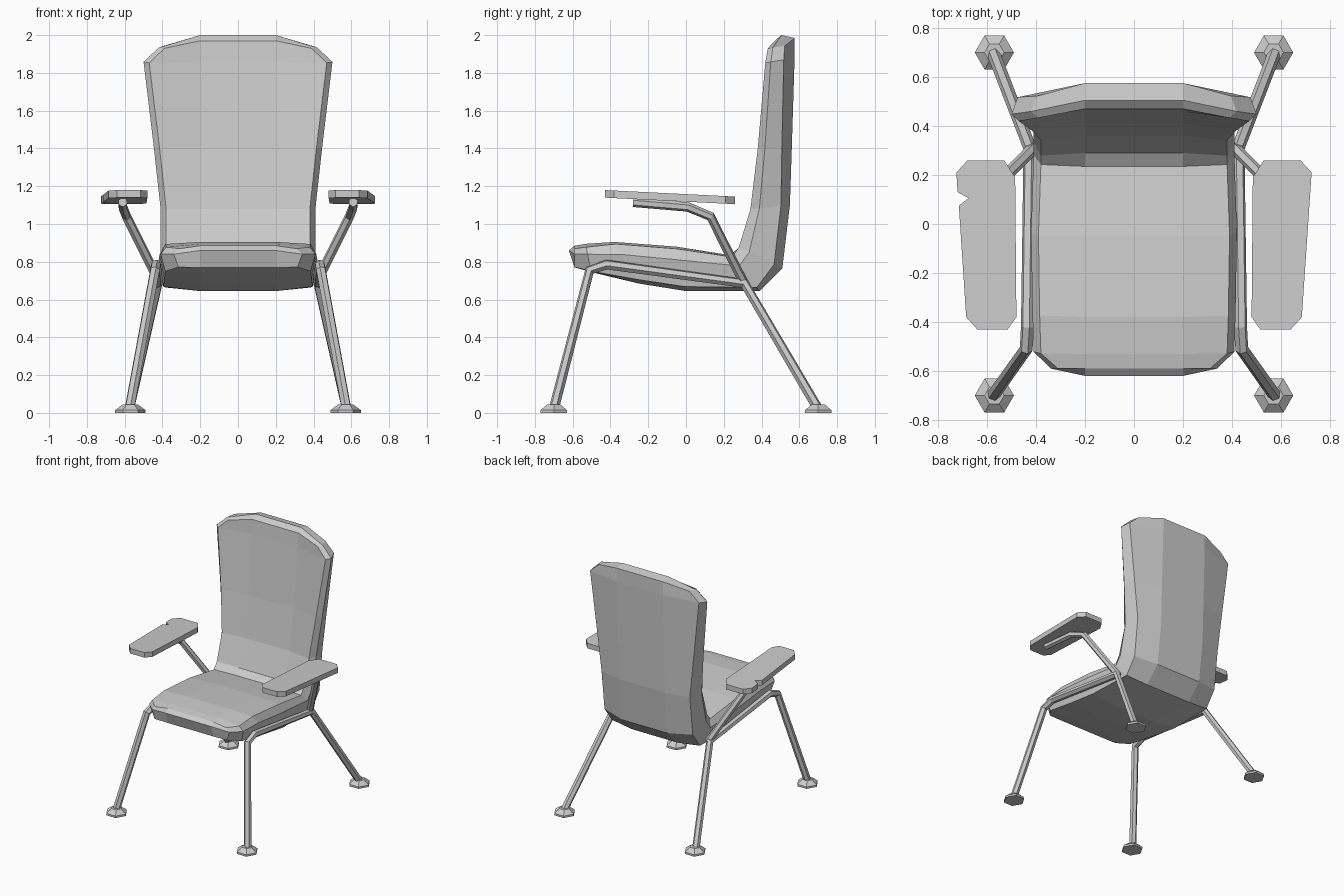
import bpy
import bmesh
from math import cos, sin, pi
from mathutils import Vector

old = bpy.data.objects.get("Cube")
if old:
    bpy.data.objects.remove(old, do_unlink=True)

GREY = (0.6, 0.6, 0.6, 1.0)
grey = bpy.data.materials.new("light_grey")
grey.use_nodes = True
grey.diffuse_color = GREY
grey.node_tree.nodes["Principled BSDF"].inputs["Base Color"].default_value = GREY


def finish(bm, name):
    """Turn a bmesh into a flat shaded grey object."""
    bmesh.ops.recalc_face_normals(bm, faces=bm.faces)
    mesh = bpy.data.meshes.new(name)
    bm.to_mesh(mesh)
    bm.free()
    mesh.materials.append(grey)
    obj = bpy.data.objects.new(name, mesh)
    bpy.context.collection.objects.link(obj)
    return obj


def bridge(bm, rings):
    """Join successive rings of equal length with quads."""
    for a, b in zip(rings, rings[1:]):
        n = len(a)
        for i in range(n):
            j = (i + 1) % n
            bm.faces.new((a[i], a[j], b[j], b[i]))


def stack(name, rings):
    """Closed solid from a list of coordinate rings."""
    bm = bmesh.new()
    loops = [[bm.verts.new(p) for p in ring] for ring in rings]
    bridge(bm, loops)
    bm.faces.new(loops[0])
    bm.faces.new(loops[-1])
    return finish(bm, name)


def tube(name, points, radius):
    """Six-sided bent tube along a path."""
    curve = bpy.data.curves.new(name, "CURVE")
    curve.dimensions = "3D"
    curve.bevel_depth = radius
    curve.bevel_resolution = 1
    curve.use_fill_caps = True
    spline = curve.splines.new("POLY")
    spline.points.add(len(points) - 1)
    for target, p in zip(spline.points, points):
        target.co = (*p, 1)
    spline.use_smooth = False
    curve.materials.append(grey)
    obj = bpy.data.objects.new(name, curve)
    bpy.context.collection.objects.link(obj)
    bpy.ops.object.select_all(action="DESELECT")
    obj.select_set(True)
    bpy.context.view_layer.objects.active = obj
    bpy.ops.object.convert(target="MESH")
    for poly in bpy.context.object.data.polygons:
        poly.use_smooth = False


# Seat and back shell: inner (y, z), outer (y, z), half width, side bow, edge drop
stations = [
    ((-.59, .885), (-.59, .77), .34, 0, .01),
    ((-.53, .895), (-.5, .745), .41, 0, .01),
    ((-.38, .905), (-.25, .685), .415, 0, 0),
    ((-.05, .88), (0, .645), .42, 0, 0),
    ((.235, .835), (.39, .645), .41, 0, 0),
    ((.29, .87), (.51, .765), .41, .1, 0),
    ((.36, 1.08), (.55, 1.1), .41, .15, 0),
    ((.41, 1.4), (.56, 1.4), .445, .25, 0),
    ((.46, 1.86), (.575, 1.88), .5, .4, 0),
    ((.47, 1.97), (.575, 1.985), .42, .4, .035),
]
MID = .2


def shell_ring(inner, outer, width, bow, drop):
    a, b = Vector((0, *inner)), Vector((0, *outer))

    def at(x, t):
        p = a.lerp(b, t)
        return Vector((x, p.y, p.z - drop))

    half = [Vector((MID, *inner)), at(width - .03, .05 - bow), at(width, .3 - bow),
            at(width - .025, .9 - bow), Vector((MID, *outer))]
    return half + [Vector((-p.x, p.y, p.z)) for p in reversed(half)]


bm = bmesh.new()
rings = [[bm.verts.new(p) for p in shell_ring(*s)] for s in stations]
bridge(bm, rings)
# Ridged caps on the seat front and the back top
for ring, (y, z) in ((rings[0], (-.62, .86)), (rings[-1], (.505, 2))):
    r = bm.verts.new((MID, y, z))
    l = bm.verts.new((-MID, y, z))
    v = ring
    for face in ((v[0], v[1], v[2], r), (r, v[2], v[3], v[4]), (v[0], r, l, v[9]),
                 (r, v[4], v[5], l), (v[9], l, v[7], v[8]), (l, v[5], v[6], v[7])):
        bm.faces.new(face)
finish(bm, "seat_shell")

# Paths and outline for the left side, mirrored for the right
leg_path = [(.575, .70, .02), (.425, .31, .685), (.435, -.42, .785),
            (.44, -.51, .755), (.575, -.70, .02)]
arm_path = [(.41, .31, .68), (.59, .13, 1.04), (.61, .01, 1.09), (.61, -.28, 1.115)]
pad_outline = [(.48, -.38), (.515, -.43), (.64, -.43), (.685, -.38),
               (.725, .21), (.68, .26), (.53, .26), (.485, .19)]
notch = [(.715, .075), (.675, .105), (.72, .13)]

for side, label in ((1, "left"), (-1, "right")):
    # Leg frame and arm support
    tube(label + "_leg_frame", [(side * x, y, z) for x, y, z in leg_path], .027)
    tube(label + "_arm_support", [(side * x, y, z) for x, y, z in arm_path], .025)

    # Sloping arm pad, with a small nick in the right one
    outline = list(pad_outline)
    if side < 0:
        outline[4:4] = notch
    stack(label + "_arm_pad",
          [[(side * x, y, 1.158 - .05 * y - d) for x, y in outline] for d in (0, .04)])

    # Hexagonal feet
    for end, where in ((-1, "front"), (1, "back")):
        stack(f"{label}_{where}_foot",
              [[(side * .57 + r * cos(i * pi / 3), end * .70 + r * sin(i * pi / 3), z)
                for i in range(6)] for r, z in ((.08, 0), (.08, .015), (.04, .045))])
